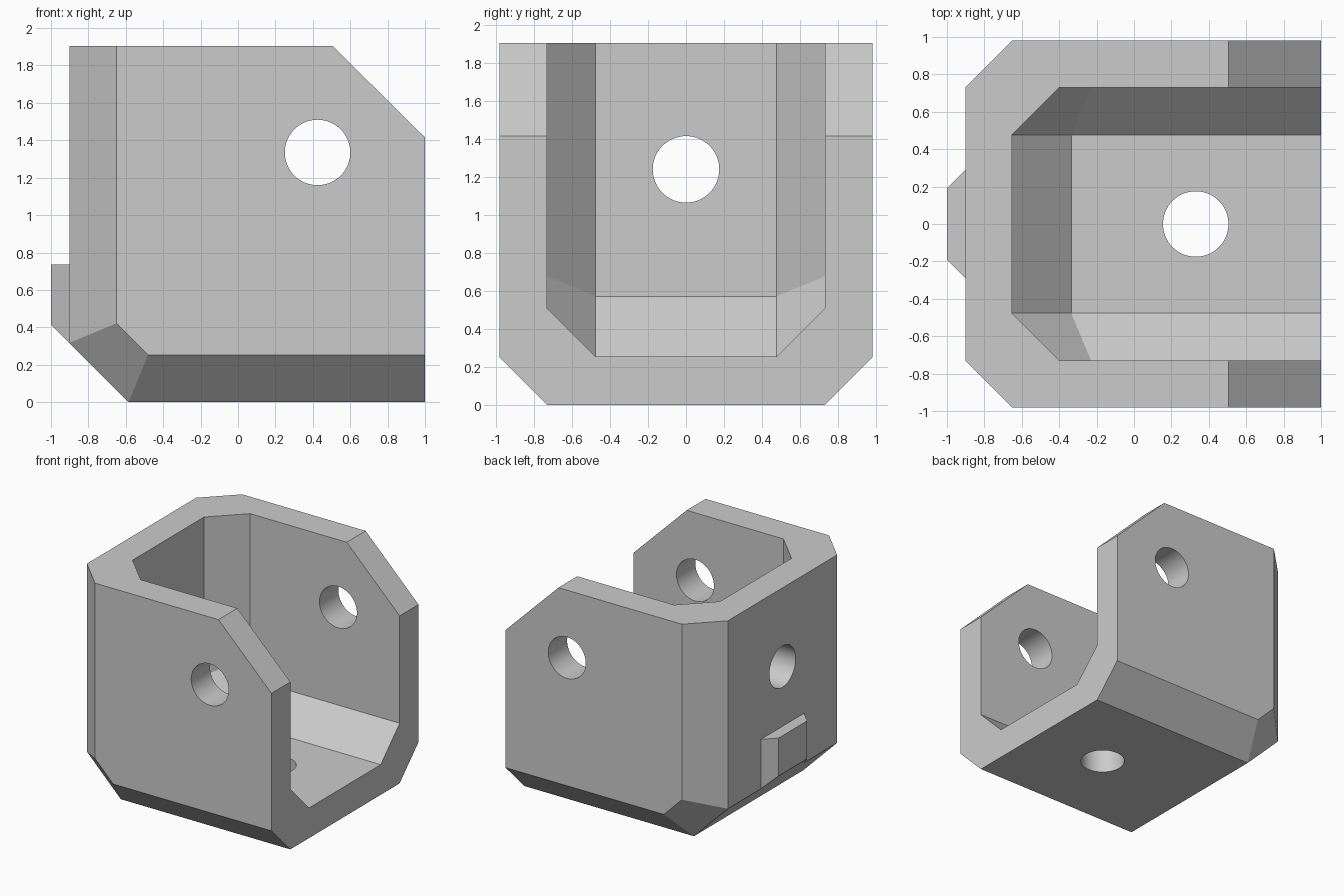
import bpy
import bmesh
from math import pi, sqrt, radians
from mathutils import Matrix, Vector

if "Cube" in bpy.data.objects:
    bpy.data.objects.remove(bpy.data.objects["Cube"])

CHAMFER = 0.253
HOLE_RADIUS = 0.175

grey = bpy.data.materials.new("light_grey")
grey.use_nodes = True
COLOUR = (0.6, 0.6, 0.6, 1)
grey.diffuse_color = COLOUR
grey.node_tree.nodes["Principled BSDF"].inputs["Base Color"].default_value = COLOUR


def make_object(name, bm):
    bmesh.ops.recalc_face_normals(bm, faces=bm.faces)
    mesh = bpy.data.meshes.new(name)
    bm.to_mesh(mesh)
    bm.free()
    mesh.materials.append(grey)
    obj = bpy.data.objects.new(name, mesh)
    bpy.context.collection.objects.link(obj)
    return obj


def cut_block(name, low, high, planes):
    """Box from low to high, trimmed by planes of (point, outward normal)."""
    bm = bmesh.new()
    size = Vector(high) - Vector(low)
    middle = (Vector(high) + Vector(low)) / 2
    bmesh.ops.create_cube(bm, size=1, matrix=Matrix.Translation(middle) @ Matrix.Diagonal((*size, 1)))
    for point, normal in planes:
        geom = bm.verts[:] + bm.edges[:] + bm.faces[:]
        cut = bmesh.ops.bisect_plane(bm, geom=geom, dist=1e-5, plane_co=point,
                                     plane_no=normal, clear_outer=True)
        edges = [e for e in cut["geom_cut"] if isinstance(e, bmesh.types.BMEdge)]
        bmesh.ops.holes_fill(bm, edges=edges, sides=0)
    return make_object(name, bm)


def shell_block(name, back, half_width, floor, slope_x, front, top, extra=()):
    """Block with chamfered back, bottom and lower back corners."""
    inset = half_width - CHAMFER
    planes = [((slope_x, 0, floor), (-1, 0, -1)), *extra]
    for side in (-1, 1):
        planes += [((back, side * inset, floor), (-1, side, 0)),
                   ((slope_x, side * inset, floor), (0, side, -1)),
                   ((slope_x, side * inset, floor), (-1, side * sqrt(2), -1))]
    return cut_block(name, (back, -half_width, floor), (front, half_width, top), planes)


def drill(name, centre, axis, depth):
    bm = bmesh.new()
    turn = Vector((0, 0, 1)).rotation_difference(Vector(axis)).to_matrix().to_4x4()
    bmesh.ops.create_cone(bm, cap_ends=True, segments=64, radius1=HOLE_RADIUS,
                          radius2=HOLE_RADIUS, depth=depth,
                          matrix=Matrix.Translation(centre) @ turn)
    return make_object(name, bm)


# Outer body with sloped upper front corners
bracket = shell_block("bracket", -0.902, 0.982, 0, -0.585, 1, 1.905,
                      [((1, 0, 1.415), (0.49, 0, 0.495))])

# Tapered tab on the back, flush with the lower slope
tab = cut_block("back_tab", (-1, -0.29, 0.2), (-0.8, 0.29, 0.735),
                [((-1, 0, 0.415), (-1, 0, -1)),
                 ((-1, 0.19, 0), (-1, 1, 0)), ((-1, -0.19, 0), (-1, -1, 0))])

# Cavity and the bolt holes
cutters = [
    shell_block("cavity_cutter", -0.652, 0.73, 0.255, -0.335, 1.5, 2.5),
    drill("side_hole_cutter", (0.425, 0, 1.335), (0, 1, 0), 3),
    drill("back_hole_cutter", (-0.8, 0, 1.24), (1, 0, 0), 0.6),
    drill("floor_hole_cutter", (0.33, 0, 0.1), (0, 0, 1), 0.6),
]

for tool, operation in [(tab, "UNION")] + [(c, "DIFFERENCE") for c in cutters]:
    mod = bracket.modifiers.new(tool.name, "BOOLEAN")
    mod.operation = operation
    mod.solver = "EXACT"
    mod.object = tool

# Bake the booleans and drop the helpers
bpy.context.view_layer.update()
graph = bpy.context.evaluated_depsgraph_get()
baked = bpy.data.meshes.new_from_object(bracket.evaluated_get(graph))
bracket.modifiers.clear()
bracket.data = baked
for tool in [tab] + cutters:
    bpy.data.objects.remove(tool)

# Round hole walls, sharp edges elsewhere
bpy.context.view_layer.objects.active = bracket
bracket.select_set(True)
bpy.ops.object.shade_smooth_by_angle(angle=radians(20))
